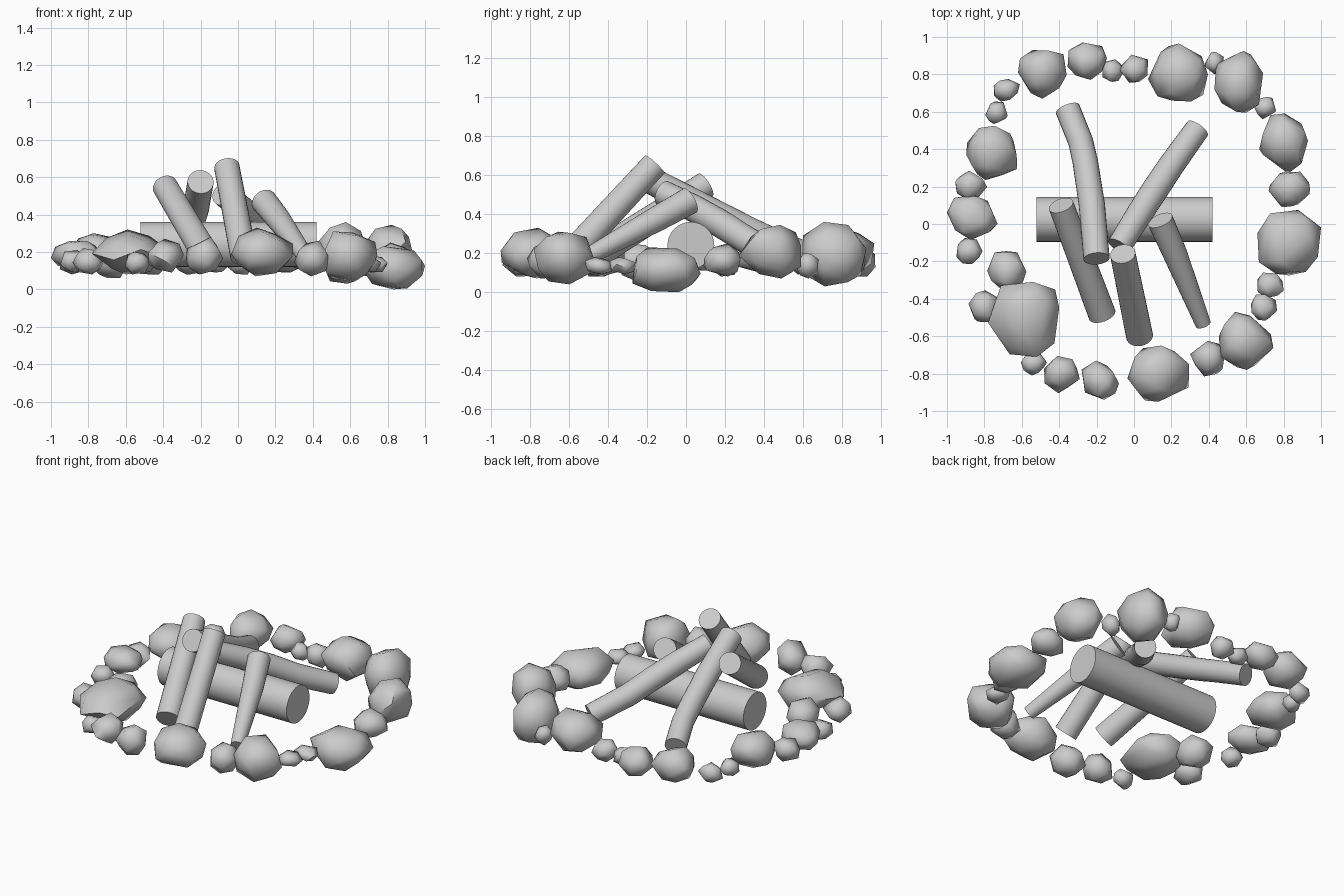
import bpy, bmesh, math, random
from mathutils import Vector

if "Cube" in bpy.data.objects:
    bpy.data.objects.remove(bpy.data.objects["Cube"])

random.seed(7)
grey = bpy.data.materials.new("plain grey")
grey.diffuse_color = (0.6, 0.6, 0.6, 1)
grey.use_nodes = True
grey.node_tree.nodes["Principled BSDF"].inputs["Base Color"].default_value = grey.diffuse_color


def finish(name, bm, angle):
    bmesh.ops.recalc_face_normals(bm, faces=bm.faces[:])
    me = bpy.data.meshes.new(name)
    bm.to_mesh(me)
    bm.free()
    me.materials.append(grey)
    ob = bpy.data.objects.new(name, me)
    bpy.context.collection.objects.link(ob)
    bpy.ops.object.select_all(action='DESELECT')
    ob.select_set(True)
    bpy.context.view_layer.objects.active = ob
    bpy.ops.object.shade_smooth_by_angle(angle=math.radians(angle))
    return ob


def stick(name, path, radii, sides=24):
    """Round stick swept along a path, with flat end caps."""
    pts = [Vector(p) for p in path]
    bm = bmesh.new()
    rings = []
    for i, (p, r) in enumerate(zip(pts, radii)):
        d = (pts[min(i + 1, len(pts) - 1)] - pts[max(i - 1, 0)]).normalized()
        u = d.cross(Vector((0, 0, 1))).normalized()
        v = u.cross(d)
        rings.append([bm.verts.new(p + r * (u * math.cos(a) + v * math.sin(a)))
                      for a in (2 * math.pi * k / sides for k in range(sides))])
    for a, b in zip(rings, rings[1:]):
        for k in range(sides):
            n = (k + 1) % sides
            bm.faces.new((a[k], a[n], b[n], b[k]))
    bm.faces.new(rings[0])
    bm.faces.new(rings[-1])
    return finish(name, bm, 40)


def rock(name, x, y, rx, ry, z0, z1):
    """Faceted stone: hull of scattered points, fitted to its bounds."""
    n = 22 if rx > 0.1 else 16
    spin = random.uniform(0, 6.28)
    pts = []
    for i in range(n):
        h = 1 - 2 * (i + 0.5) / n
        a = spin + i * 2.39996 + random.uniform(-0.25, 0.25)
        q = math.sqrt(1 - h * h)
        pts.append(Vector((q * math.cos(a), q * math.sin(a), h)) * random.uniform(0.88, 1.08))
    lo = [min(p[k] for p in pts) for k in range(3)]
    hi = [max(p[k] for p in pts) for k in range(3)]
    c = (x, y, (z0 + z1) / 2)
    s = (rx, ry, (z1 - z0) / 2)
    bm = bmesh.new()
    for p in pts:
        bm.verts.new([c[k] + s[k] * (2 * (p[k] - lo[k]) / (hi[k] - lo[k]) - 1) for k in range(3)])
    bmesh.ops.convex_hull(bm, input=bm.verts[:])
    loose = [v for v in bm.verts if not v.link_faces]
    bmesh.ops.delete(bm, geom=loose, context='VERTS')
    return finish(name, bm, 62)


# Main log lying across the fire
stick("main_log", [(-0.52, 0.025, 0.24), (0.42, 0.025, 0.24)], [0.12, 0.12], 32)

# Leaning sticks, upper end first
stick("back_left_stick",
      [(-0.2, -0.185, 0.575), (-0.225, 0.1, 0.43), (-0.26, 0.33, 0.315),
       (-0.285, 0.44, 0.265), (-0.355, 0.615, 0.19)],
      [0.07, 0.07, 0.068, 0.067, 0.067])
stick("back_right_stick",
      [(-0.08, -0.12, 0.51), (0.02, 0.04, 0.43), (0.11, 0.18, 0.35),
       (0.2, 0.315, 0.265), (0.34, 0.51, 0.17)],
      [0.065, 0.07, 0.072, 0.07, 0.066])
stick("front_middle_stick", [(-0.06, -0.16, 0.655), (0.03, -0.6, 0.18)], [0.068, 0.072])
stick("front_left_stick", [(-0.39, 0.1, 0.55), (-0.17, -0.485, 0.18)], [0.068, 0.074])
stick("front_right_stick", [(0.14, 0.02, 0.47), (0.22, -0.16, 0.37), (0.37, -0.535, 0.165)],
      [0.07, 0.065, 0.042])

# Ring of stones: x, y, half width, half depth, bottom, top
back_stones = [
    (-0.49, 0.80, .13, .13, .08, .30), (-0.25, 0.87, .105, .10, .08, .26),
    (-0.11, 0.82, .06, .06, .09, .20), (0.0, 0.83, .075, .075, .08, .22),
    (0.235, 0.81, .16, .155, .09, .33), (0.43, 0.86, .05, .06, .09, .21),
    (0.56, 0.76, .13, .165, .03, .36),
]
right_stones = [
    (0.70, 0.62, .06, .06, .07, .20), (0.80, 0.43, .13, .16, .07, .345),
    (0.83, 0.185, .11, .095, .08, .25), (0.83, -0.10, .17, .175, 0, .23),
    (0.73, -0.325, .07, .065, .09, .18), (0.695, -0.445, .07, .07, .09, .18),
]
front_stones = [
    (0.60, -0.625, .145, .155, .04, .31), (0.395, -0.72, .095, .095, .07, .26),
    (0.13, -0.80, .165, .15, .07, .33), (-0.18, -0.835, .10, .105, .08, .28),
    (-0.385, -0.805, .095, .10, .09, .27), (-0.535, -0.75, .07, .06, .08, .20),
]
left_stones = [
    (-0.59, -0.51, .19, .20, .08, .32), (-0.68, -0.255, .105, .11, .06, .25),
    (-0.80, -0.44, .085, .085, .08, .22), (-0.88, -0.145, .07, .07, .09, .21),
    (-0.865, 0.035, .135, .12, .11, .26), (-0.87, 0.205, .085, .08, .08, .22),
    (-0.76, 0.38, .135, .145, .09, .30), (-0.735, 0.595, .06, .06, .09, .20),
    (-0.68, 0.715, .07, .06, .08, .20),
]
for side, stones in (("back", back_stones), ("right", right_stones),
                     ("front", front_stones), ("left", left_stones)):
    for i, st in enumerate(stones, 1):
        rock(f"{side}_stone_{i}", *st)
